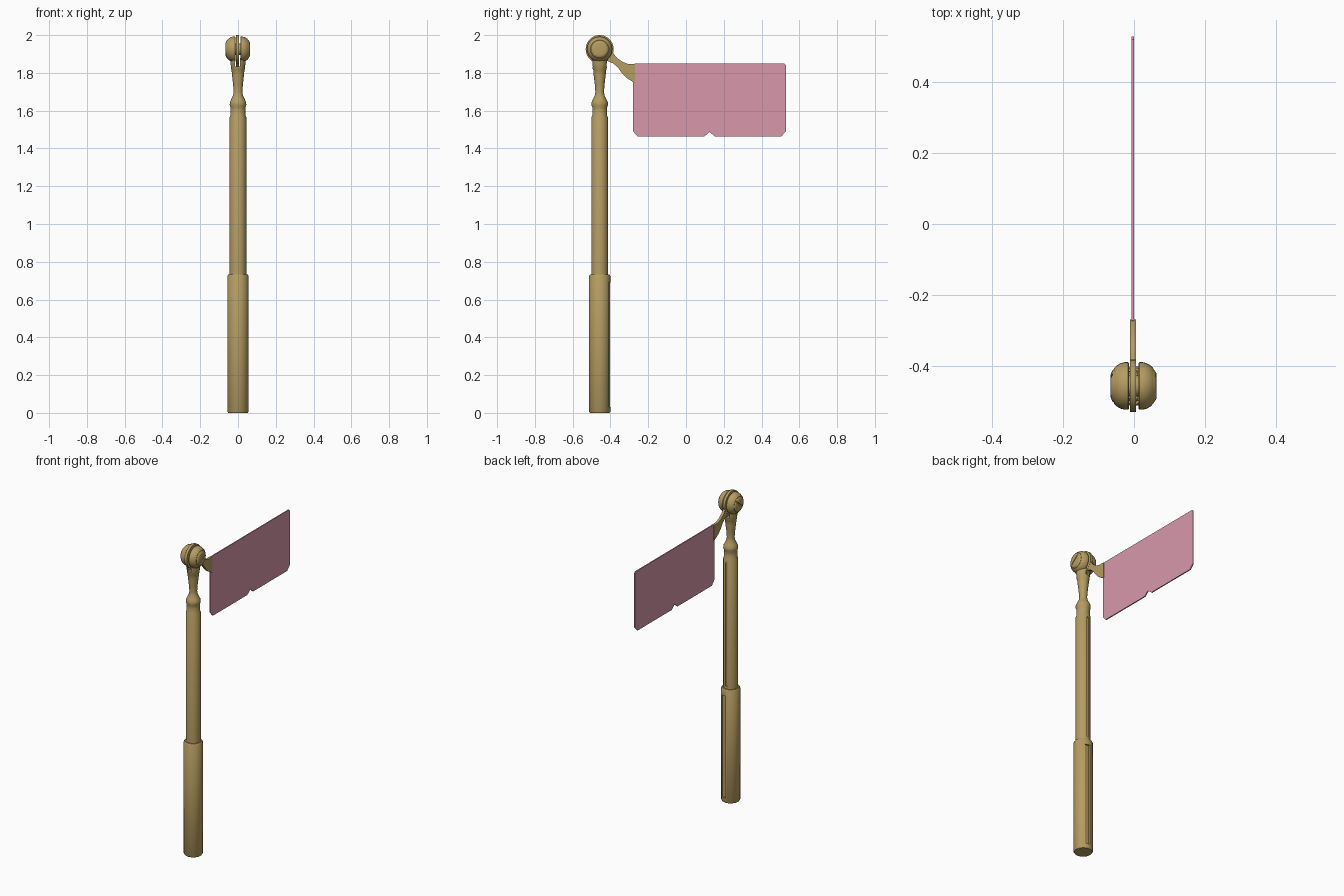
import bpy, bmesh, math
from mathutils import Matrix, Vector

if "Cube" in bpy.data.objects:
    bpy.data.objects.remove(bpy.data.objects["Cube"])

PY, PZ = -0.457, 1.925      # pole axis y, hinge height
BX, BT = -0.003, 0.017      # blade plane x, blade thickness


def material(name, srgb):
    m = bpy.data.materials.new(name)
    m.diffuse_color = [((c / 255 + 0.055) / 1.055) ** 2.4 for c in srgb] + [1]
    m.use_nodes = True
    m.node_tree.nodes["Principled BSDF"].inputs["Base Color"].default_value = m.diffuse_color
    return m


BRASS = material("brass", (181, 157, 98))
PINK = material("pink", (216, 152, 172))


def finish(bm, name, mat, smooth=True):
    bmesh.ops.recalc_face_normals(bm, faces=bm.faces)
    me = bpy.data.meshes.new(name)
    bm.to_mesh(me)
    bm.free()
    ob = bpy.data.objects.new(name, me)
    bpy.context.collection.objects.link(ob)
    me.materials.append(mat)
    if smooth:
        bpy.ops.object.select_all(action='DESELECT')
        bpy.context.view_layer.objects.active = ob
        ob.select_set(True)
        bpy.ops.object.shade_smooth_by_angle(angle=math.radians(35))
    return ob


def lathe(name, profile, matrix, n=32):
    """Spin (radius, height) points round z, cap both ends."""
    bm = bmesh.new()
    rings = [[bm.verts.new((r * math.cos(math.tau * i / n), r * math.sin(math.tau * i / n), h))
              for i in range(n)] for r, h in profile]
    for a, b in zip(rings, rings[1:]):
        for i in range(n):
            j = (i + 1) % n
            bm.faces.new((a[i], a[j], b[j], b[i]))
    bm.faces.new(rings[0])
    bm.faces.new(rings[-1])
    bm.transform(matrix)
    return finish(bm, name, BRASS)


def cut(ob, name, size, loc, turn=0):
    """Box cutter, turned about x."""
    bm = bmesh.new()
    bmesh.ops.create_cube(bm, size=1, matrix=Matrix.Translation(loc)
                          @ Matrix.Rotation(turn, 4, 'X') @ Matrix.Diagonal((*size, 1)))
    c = finish(bm, name, BRASS, False)
    c.hide_render = True
    c.hide_set(True)
    mod = ob.modifiers.new(name, 'BOOLEAN')
    mod.object = c
    mod.operation = 'DIFFERENCE'
    mod.solver = 'EXACT'


def plate(name, outline, thick, mat):
    """Extrude a (y, z) outline along x, centred on the blade plane."""
    bm = bmesh.new()
    f = bm.faces.new([bm.verts.new((BX - thick / 2, y, z)) for y, z in outline])
    ex = bmesh.ops.extrude_face_region(bm, geom=[f])
    bmesh.ops.translate(bm, vec=(thick, 0, 0),
                        verts=[v for v in ex['geom'] if isinstance(v, bmesh.types.BMVert)])
    return finish(bm, name, mat)


axis = Matrix.Translation((0, PY, 0))

# handle grip and shaft, each with a storage slot along the back
grip = lathe("handle_grip", [(0.052, 0), (0.056, 0.006), (0.056, 0.725), (0.051, 0.733), (0.04, 0.733)], axis)
cut(grip, "grip_slot_cutter", (0.03, 0.04, 0.66), (0.012, PY + 0.064, 0.36))
shaft = lathe("handle_shaft", [(0.044, 0.72), (0.044, 1.565), (0.039, 1.575), (0.039, 1.61)], axis)
cut(shaft, "shaft_slot_cutter", (0.014, 0.04, 0.8), (0, PY + 0.058, 1.15))

# turned neck with collar, forked at the top
neck = lathe("neck", [(0.039, 1.6), (0.039, 1.618), (0.044, 1.63), (0.043, 1.645), (0.036, 1.66),
                      (0.026, 1.68), (0.023, 1.7), (0.026, 1.74), (0.032, 1.79), (0.034, 1.815),
                      (0.037, 1.82), (0.039, 1.85), (0.044, 1.88)], axis)
cut(neck, "fork_cutter", (0.026, 0.2, 0.2), (BX, PY, 1.935))

# rounded hinge cheeks either side of the blade
for side, name in ((1, "right"), (-1, "left")):
    m = Matrix.Translation((-0.001, PY, PZ)) @ Matrix.Rotation(side * math.pi / 2, 4, 'Y')
    cheek = lathe("hinge_cheek_" + name,
                  [(0.064, 0.013), (0.067, 0.016), (0.067, 0.026), (0.064, 0.037), (0.057, 0.049),
                   (0.049, 0.056), (0.047, 0.056), (0.045, 0.059), (0.036, 0.064), (0.03, 0.065)], m)
    cut(cheek, "screw_slot_cutter_" + name, (0.012, 0.1, 0.008), (side * 0.067, PY, PZ), math.radians(40))
m = Matrix.Translation((0, PY, PZ)) @ Matrix.Rotation(math.pi / 2, 4, 'Y')
lathe("hinge_pin", [(0.03, -0.05), (0.03, 0.05)], m)

# pivot disc and curved arm
plate("pivot_disc", [(PY + 0.074 * math.cos(math.tau * i / 40), PZ + 0.075 * math.sin(math.tau * i / 40))
                     for i in range(40)], BT, BRASS)
plate("blade_arm", [(-0.45, 1.87), (-0.413, 1.862), (-0.385, 1.85), (-0.36, 1.828), (-0.338, 1.797),
                    (-0.317, 1.775), (-0.27, 1.745), (-0.27, 1.848), (-0.31, 1.848), (-0.34, 1.86),
                    (-0.368, 1.882), (-0.397, 1.92), (-0.45, 1.94)], BT - 0.001, BRASS)

# blade: notched outline, inset into a brass frame around a pink panel
outline = [(-0.28, 1.49), (-0.255, 1.462), (0.095, 1.462), (0.125, 1.487), (0.155, 1.462), (0.502, 1.462),
           (0.529, 1.49), (0.529, 1.842), (0.521, 1.85), (-0.272, 1.85), (-0.28, 1.842)]
bm = bmesh.new()
face = bm.faces.new([bm.verts.new((BX, y, z)) for y, z in outline])
bmesh.ops.inset_region(bm, faces=[face], thickness=0.013, use_even_offset=True)
inner = max(bm.faces, key=lambda f: f.calc_area())
panel_outline = [(v.co.y, v.co.z) for v in inner.verts]
bm.faces.remove(inner)
frame = finish(bm, "blade_frame", BRASS, False)
mod = frame.modifiers.new("thickness", 'SOLIDIFY')
mod.thickness = BT
mod.offset = 0
plate("blade_panel", panel_outline, 0.007, PINK)
